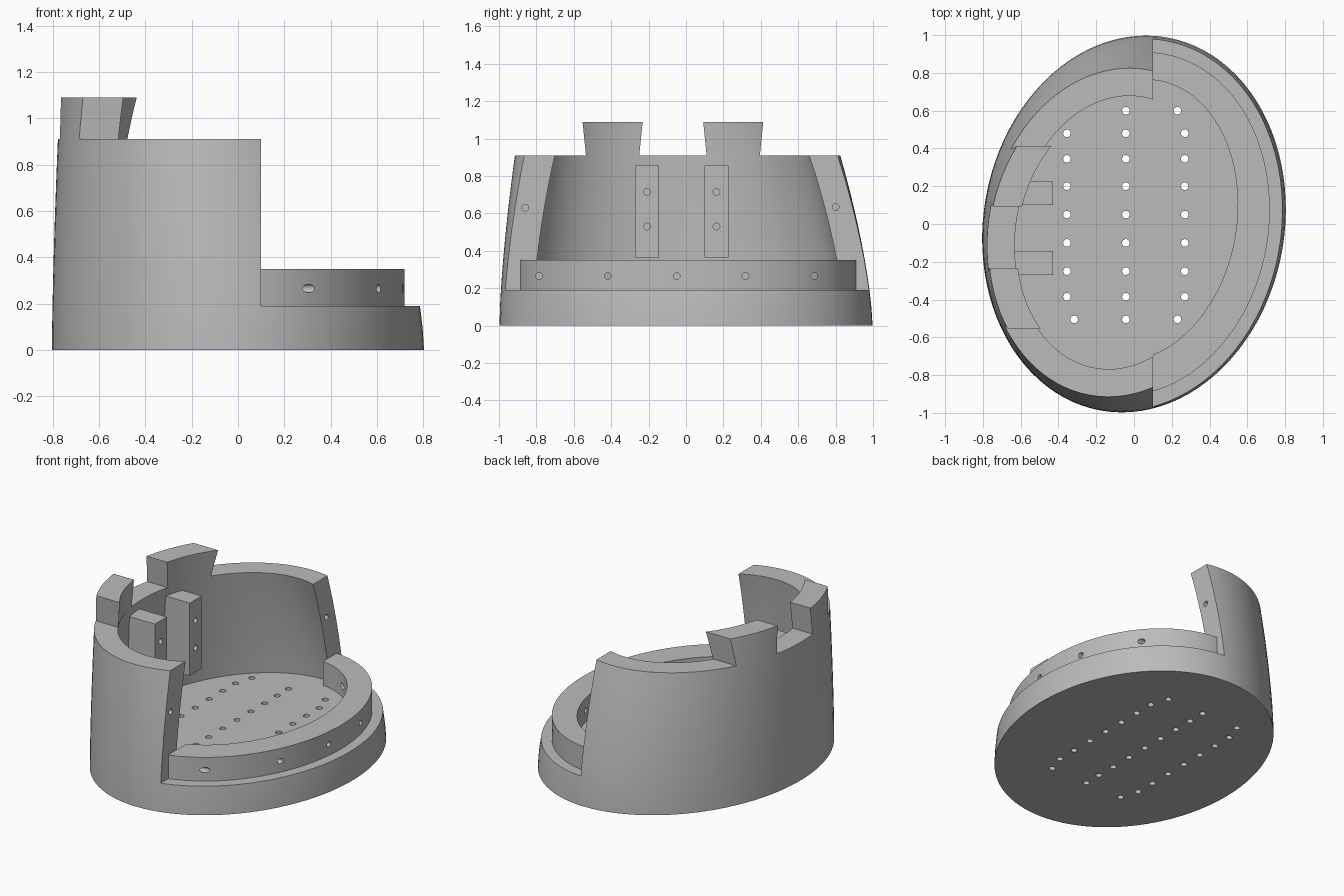
import bpy, bmesh, math
from mathutils import Matrix, Vector

cube = bpy.data.objects.get("Cube")
if cube:
    bpy.data.objects.remove(cube, do_unlink=True)

grey = bpy.data.materials.new("plain_grey")
grey.use_nodes = True
grey.diffuse_color = (0.5, 0.5, 0.5, 1)
grey.node_tree.nodes["Principled BSDF"].inputs["Base Color"].default_value = (0.5, 0.5, 0.5, 1)

SEGMENTS = 96
TILT = math.radians(-10)
FLOOR, RING_TOP, WALL_TOP, TAB_TOP, CUT_X = 0.19, 0.35, 0.91, 1.09, 0.1


def finish(name, bm):
    bmesh.ops.recalc_face_normals(bm, faces=bm.faces)
    mesh = bpy.data.meshes.new(name)
    bm.to_mesh(mesh)
    bm.free()
    obj = bpy.data.objects.new(name, mesh)
    bpy.context.collection.objects.link(obj)
    mesh.materials.append(grey)
    return obj


def loft(name, sections):
    """Solid through tilted ellipses given as (z, centre x, centre y, a, b)."""
    bm = bmesh.new()
    rings = []
    for z, cx, cy, a, b in sections:
        ring = []
        for i in range(SEGMENTS):
            u = math.tau * i / SEGMENTS
            p = Matrix.Rotation(TILT, 3, 'Z') @ Vector((a * math.cos(u), b * math.sin(u), 0))
            ring.append(bm.verts.new(p + Vector((cx, cy, z))))
        rings.append(ring)
    for low, high in zip(rings, rings[1:]):
        for i in range(SEGMENTS):
            j = (i + 1) % SEGMENTS
            bm.faces.new((low[i], low[j], high[j], high[i]))
    bm.faces.new(rings[0])
    bm.faces.new(rings[-1])
    return finish(name, bm)


def shell(name, z0, z1, inset=0.0, steps=10):
    """Curved, leaning shell volume; inset gives its inner surface."""
    sections = []
    for i in range(steps + 1):
        z = z0 + (z1 - z0) * i / steps
        t = (z / WALL_TOP) ** 1.5
        sections.append((z, -0.08 * t, -0.045 * t,
                         0.797 - 0.105 * t - inset, 1.003 - 0.128 * t - inset))
    return loft(name, sections)


def prism(name, x0, x1, outline):
    """Extrude a (y, z) outline along x."""
    bm = bmesh.new()
    ends = [[bm.verts.new((x, y, z)) for y, z in outline] for x in (x0, x1)]
    for end in ends:
        bm.faces.new(end)
    for i in range(len(outline)):
        j = (i + 1) % len(outline)
        bm.faces.new((ends[0][i], ends[0][j], ends[1][j], ends[1][i]))
    return finish(name, bm)


def box(name, x0, x1, y0, y1, z0, z1):
    return prism(name, x0, x1, [(y0, z0), (y1, z0), (y1, z1), (y0, z1)])


def drills(centres, axis, length, radius=0.018):
    """One cutter holding a cylinder at every centre."""
    bm = bmesh.new()
    for c in centres:
        m = Matrix.Translation(c)
        if axis == 'X':
            m = m @ Matrix.Rotation(math.pi / 2, 4, 'Y')
        bmesh.ops.create_cone(bm, cap_ends=True, segments=20, radius1=radius,
                              radius2=radius, depth=length, matrix=m)
    return finish("drill", bm)


def boolean(obj, cutter, operation='DIFFERENCE'):
    mod = obj.modifiers.new("cut", 'BOOLEAN')
    mod.operation, mod.object, mod.solver = operation, cutter, 'EXACT'
    bpy.ops.object.select_all(action='DESELECT')
    bpy.context.view_layer.objects.active = obj
    obj.select_set(True)
    bpy.ops.object.modifier_apply(modifier=mod.name)
    bpy.data.objects.remove(cutter, do_unlink=True)


# Base slab and half wall in one body
body = shell("base_and_wall", 0, WALL_TOP)
boolean(body, box("opening", CUT_X, 1.2, -1.2, 1.2, FLOOR, 1.2))
boolean(body, shell("hollow", FLOOR, 1.0, inset=0.147))

# Floor drainage holes: three columns whose end holes step inward
rows = (0.6, 0.48, 0.345, 0.2, 0.05, -0.1, -0.25, -0.385, -0.505)
floor_holes = []
for y in rows:
    spread = 0.273 if y in (rows[0], rows[-1]) else 0.312
    floor_holes += [(-0.043 + k * spread, y, 0.1) for k in (-1, 0, 1)]
boolean(body, drills(floor_holes, 'Z', 0.4, 0.02))

# Joining holes in the two wall ends
boolean(body, drills([(CUT_X, -0.86, 0.63), (CUT_X, 0.8, 0.635)], 'X', 0.3))

# Low ring on the open half
ring = loft("low_ring", [(z, 0, 0, 0.712, 0.915) for z in (FLOOR, RING_TOP)])
boolean(ring, loft("ring_hollow", [(z, 0, 0.02, 0.542, 0.75) for z in (0.1, 0.5)]))
boolean(ring, box("ring_half", CUT_X, 1.2, -1.2, 1.2, 0, 1), 'INTERSECT')
ring_holes = [(0.6, -0.05 + 0.368 * k, 0.265) for k in range(-2, 3)]
boolean(ring, drills(ring_holes, 'X', 0.9))

parts = [body, ring]

# Flared tabs that continue the wall upward
for name, y0, y1 in (("right_front_tab", -0.535, -0.25), ("right_back_tab", 0.11, 0.395)):
    tab = shell(name, WALL_TOP, TAB_TOP, steps=3)
    boolean(tab, shell("tab_hollow", 0.85, 1.15, inset=0.15, steps=3))
    flare = 0.018
    outline = [(y0, WALL_TOP), (y1, WALL_TOP), (y1 + flare, TAB_TOP), (y0 - flare, TAB_TOP)]
    boolean(tab, prism("tab_limit", -1, -0.2, outline), 'INTERSECT')
    parts.append(tab)

# Mounting posts on the inside of the wall
for name, y in (("front_post", -0.208), ("back_post", 0.163)):
    post = box(name, -0.7, -0.43, y - 0.063, y + 0.063, 0.365, 0.855)
    boolean(post, drills([(-0.43, y, z) for z in (0.53, 0.715)], 'X', 0.3))
    parts.append(post)

bpy.ops.object.select_all(action='DESELECT')
for obj in parts:
    obj.select_set(True)
bpy.context.view_layer.objects.active = body
bpy.ops.object.shade_smooth_by_angle(angle=math.radians(30))
